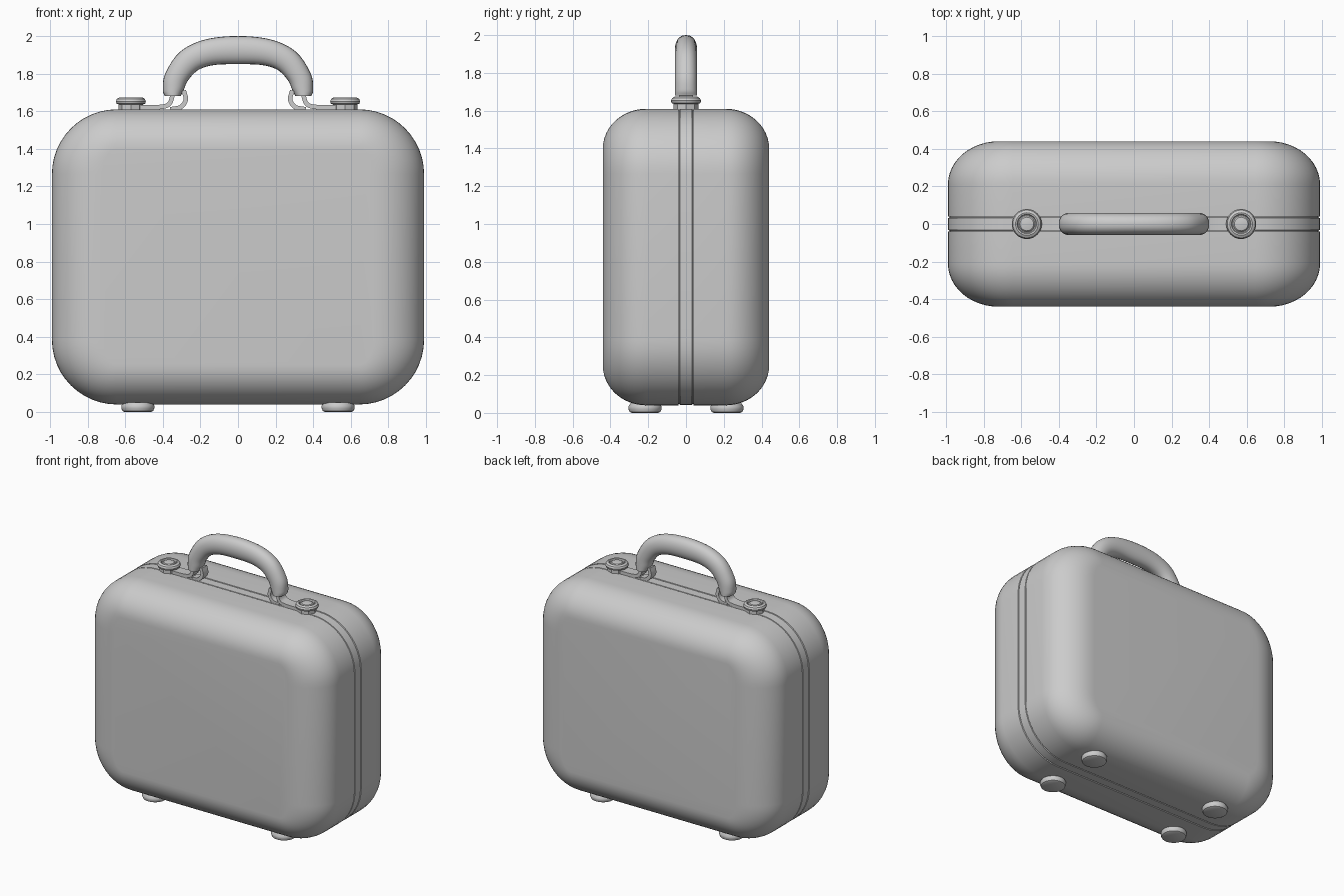
import bpy, bmesh, math
from mathutils import Vector

if "Cube" in bpy.data.objects:
    bpy.data.objects.remove(bpy.data.objects["Cube"])


def loft(name, rings, angle=35):
    """Skin a list of equal-length point rings and cap both ends."""
    bm = bmesh.new()
    loops = [[bm.verts.new(p) for p in ring] for ring in rings]
    n = len(loops[0])
    for a, b in zip(loops, loops[1:]):
        for i in range(n):
            j = (i + 1) % n
            bm.faces.new((a[i], a[j], b[j], b[i]))
    bm.faces.new(loops[0])
    bm.faces.new(loops[-1])
    bmesh.ops.recalc_face_normals(bm, faces=bm.faces)
    mesh = bpy.data.meshes.new(name)
    bm.to_mesh(mesh)
    bm.free()
    obj = bpy.data.objects.new(name, mesh)
    bpy.context.collection.objects.link(obj)
    bpy.ops.object.select_all(action='DESELECT')
    obj.select_set(True)
    bpy.context.view_layer.objects.active = obj
    bpy.ops.object.shade_smooth_by_angle(angle=math.radians(angle))
    return obj


def lathe(name, x, y, profile, sides=32):
    rings = [[(x + r * math.cos(2 * math.pi * i / sides),
               y + r * math.sin(2 * math.pi * i / sides), z)
              for i in range(sides)] for r, z in profile]
    return loft(name, rings)


def smooth_path(points, steps=5):
    """Catmull-Rom curve through the points."""
    p = [Vector(q) for q in points]
    p = [2 * p[0] - p[1]] + p + [2 * p[-1] - p[-2]]
    out = []
    for a, b, c, d in zip(p, p[1:], p[2:], p[3:]):
        for k in range(steps):
            t = k / steps
            out.append(0.5 * (2 * b + (c - a) * t + (2 * a - 5 * b + 4 * c - d) * t * t
                              + (3 * b - a - 3 * c + d) * t ** 3))
    return out + [p[-2]]


def ribbon(name, side, points, width, thick):
    """Flat metal strip following an x-z path."""
    path = smooth_path(points)
    rings = []
    for i, p in enumerate(path):
        t = path[min(i + 1, len(path) - 1)] - path[max(i - 1, 0)]
        nrm = Vector((-t.y, t.x)).normalized() * thick / 2
        a, b = p + nrm, p - nrm
        w = width / 2
        rings.append([(side * a.x, -w, a.y), (side * a.x, w, a.y),
                      (side * b.x, w, b.y), (side * b.x, -w, b.y)])
    return loft(name, rings)


# Case body: rounded-rectangle outlines lofted from front to back
def outline(y, ix, iz, seg=12):
    w, h, rx, rz = 0.99 - ix, 0.785 - iz, 0.345 - ix, 0.345 - iz
    pts = []
    for q in range(4):
        sx, sz = (1, -1, -1, 1)[q], (1, 1, -1, -1)[q]
        for k in range(seg + 1):
            a = math.pi / 2 * (q + k / seg)
            pts.append((sx * (w - rx) + rx * math.cos(a), y,
                        0.825 + sz * (h - rz) + rz * math.sin(a)))
    return pts


half = []
for k in range(13):
    a = math.pi / 2 * k / 12
    s = 1 - math.sin(a)
    half.append((-0.21 - 0.23 * math.cos(a), 0.27 * s, 0.21 * s))
# narrow grooves either side of the seam band
half += [(-0.041, 0, 0), (-0.039, 0.008, 0.008), (-0.034, 0.008, 0.008), (-0.032, 0.001, 0.001)]
stations = half + [(-y, ix, iz) for y, ix, iz in reversed(half)]
loft("case_body", [outline(*s) for s in stations])

# Carry handle: oval section between an outer and an inner edge
outer = [(0.39, 1.68), (0.40, 1.715), (0.387, 1.80), (0.31, 1.915), (0.18, 1.98), (0, 2.0)]
inner = [(0.305, 1.68), (0.288, 1.715), (0.265, 1.765), (0.21, 1.82), (0.125, 1.846), (0, 1.85)]
mirror = lambda pts: pts + [(-x, z) for x, z in reversed(pts[:-1])]
rings = []
for o, i in zip(smooth_path(mirror(outer)), smooth_path(mirror(inner))):
    mid, arm = (o + i) / 2, (o - i) / 2
    ring = []
    for k in range(24):
        a = 2 * math.pi * k / 24
        c = mid + arm * math.cos(a)
        s = math.sin(a)
        ring.append((c.x, 0.059 * math.copysign(abs(s) ** 0.85, s), c.y))
    rings.append(ring)
loft("handle_grip", rings)

for side, tag in ((-1, "left"), (1, "right")):
    # Handle brackets
    ribbon("handle_strap_" + tag, side,
           [(0.53, 1.62), (0.42, 1.622), (0.365, 1.64), (0.342, 1.71)], 0.075, 0.024)
    ribbon("handle_hook_" + tag, side,
           [(0.36, 1.61), (0.305, 1.622), (0.278, 1.66), (0.288, 1.71)], 0.06, 0.024)
    # Round latch on an eight-sided base
    lathe("latch_base_" + tag, side * 0.57, 0,
          [(0.065, 1.60), (0.065, 1.638), (0.055, 1.642)], 8)
    lathe("latch_knob_" + tag, side * 0.57, 0,
          [(0.06, 1.635), (0.076, 1.640), (0.080, 1.653), (0.074, 1.666), (0.060, 1.674),
           (0.052, 1.672), (0.048, 1.662), (0.043, 1.662), (0.036, 1.670), (0.015, 1.674)])
    # Feet
    for y, end in ((-0.217, "front"), (0.217, "back")):
        lathe("foot_%s_%s" % (end, tag), side * 0.533, y,
              [(0.070, 0.0), (0.082, 0.006), (0.088, 0.020), (0.088, 0.034), (0.078, 0.05)])
